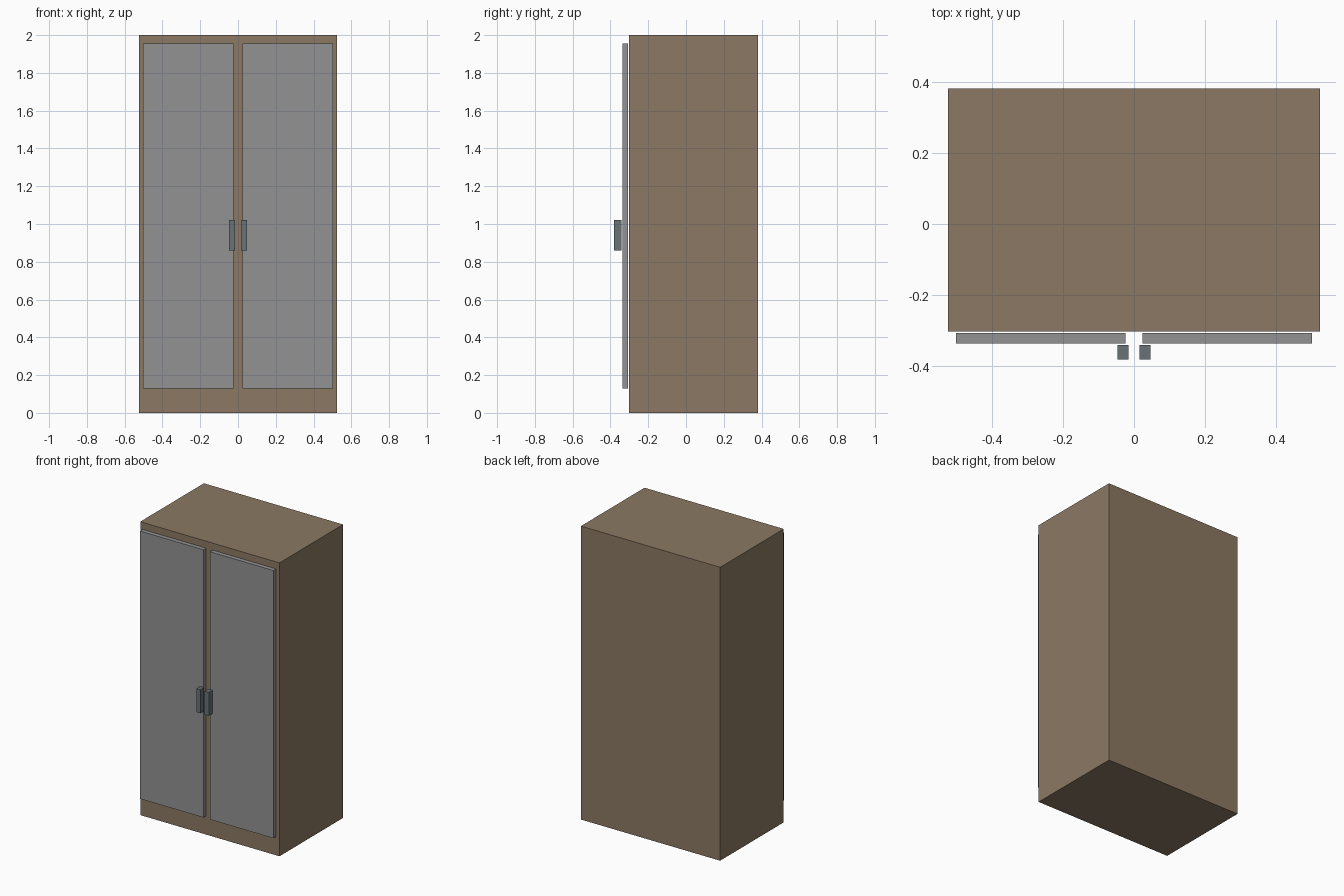
import bpy, bmesh
from mathutils import Vector

if "Cube" in bpy.data.objects:
    bpy.data.objects.remove(bpy.data.objects["Cube"])


def material(name, rgb):
    m = bpy.data.materials.new(name)
    m.diffuse_color = (*rgb, 1.0)
    m.use_nodes = True
    m.node_tree.nodes["Principled BSDF"].inputs["Base Color"].default_value = m.diffuse_color
    return m


def box(name, lo, hi, mat):
    lo, hi = Vector(lo), Vector(hi)
    size, mid = hi - lo, (lo + hi) / 2
    bm = bmesh.new()
    bmesh.ops.create_cube(bm, size=1.0)
    bmesh.ops.scale(bm, vec=size, verts=bm.verts)
    mesh = bpy.data.meshes.new(name)
    bm.to_mesh(mesh)
    bm.free()
    mesh.materials.append(mat)
    ob = bpy.data.objects.new(name, mesh)
    ob.location = mid
    bpy.context.collection.objects.link(ob)
    return ob


wood = material("brown_body", (0.26, 0.19, 0.125))
panel = material("grey_door", (0.285, 0.29, 0.285))
metal = material("dark_handle", (0.14, 0.17, 0.185))

# Cabinet body
box("cabinet_body", (-0.525, -0.303, 0), (0.525, 0.382, 2.0), wood)

# Doors and handles, mirrored left and right, each with a slim gap behind it
for side, s in (("left", -1), ("right", 1)):
    for part, x0, x1, y0, y1, z0, z1, mat in (
        ("door", 0.024, 0.503, -0.337, -0.308, 0.13, 1.955, panel),
        ("handle", 0.016, 0.047, -0.382, -0.342, 0.86, 1.02, metal),
    ):
        xa, xb = sorted((s * x0, s * x1))
        box(f"{side}_{part}", (xa, y0, z0), (xb, y1, z1), mat)
